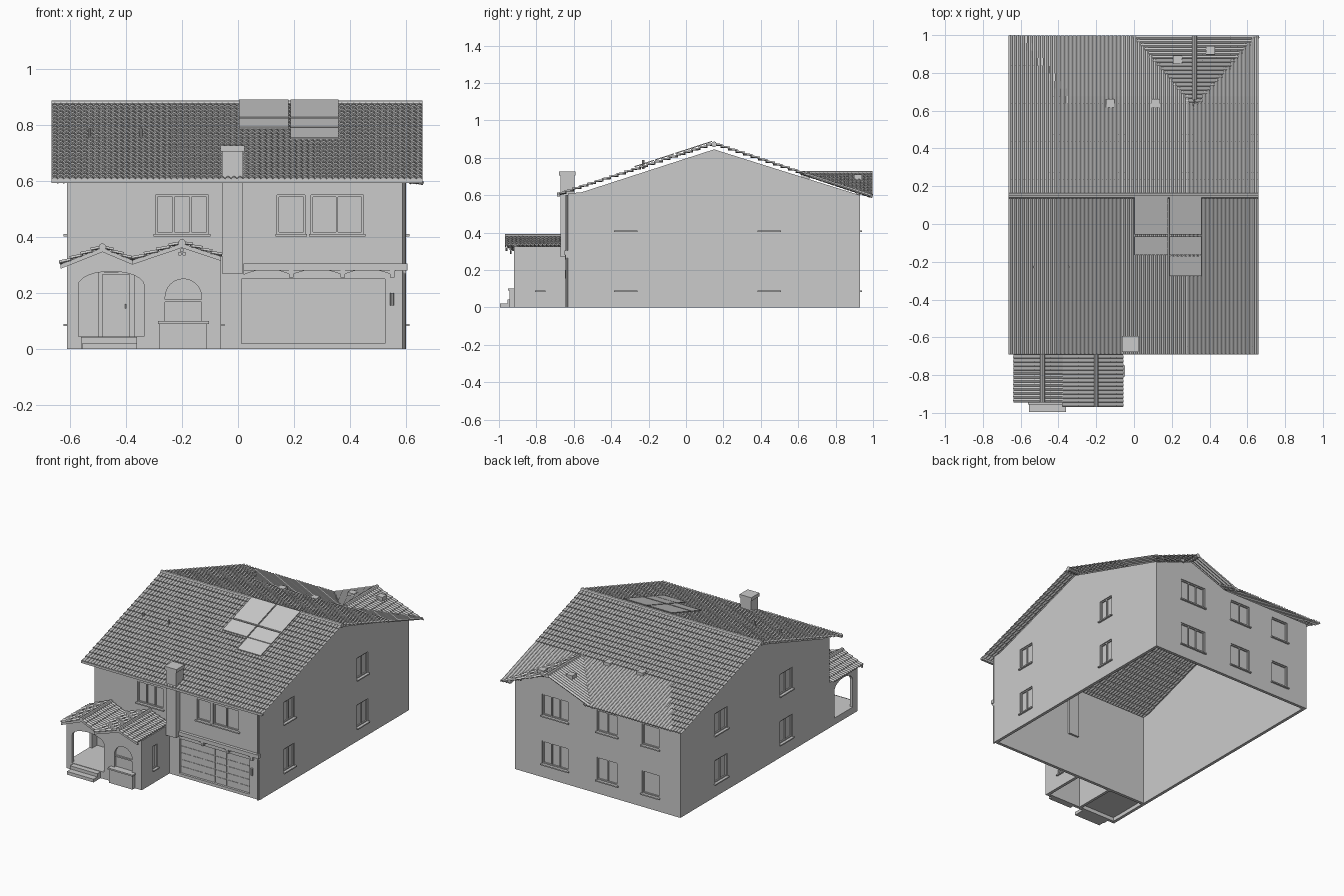
import bpy, bmesh, math
from mathutils import Vector

if "Cube" in bpy.data.objects:
    bpy.data.objects.remove(bpy.data.objects["Cube"])

grey = bpy.data.materials.new("plain_grey")
grey.use_nodes = True
grey.diffuse_color = (0.6, 0.6, 0.6, 1)
grey.node_tree.nodes["Principled BSDF"].inputs["Base Color"].default_value = (0.6, 0.6, 0.6, 1)


def finish(name, bm):
    mesh = bpy.data.meshes.new(name)
    bm.to_mesh(mesh)
    bm.free()
    mesh.materials.append(grey)
    obj = bpy.data.objects.new(name, mesh)
    bpy.context.collection.objects.link(obj)
    return obj


def apply(obj, mod):
    bpy.context.view_layer.objects.active = obj
    bpy.ops.object.modifier_apply(modifier=mod.name)


def rect(u0, u1, z0, z1):
    return [(u0, z0), (u1, z0), (u1, z1), (u0, z1)]


def arch(u0, u1, z0, z1, rise, n=12):
    c, r = (u0 + u1) / 2, (u1 - u0) / 2
    top = [(c + r * math.cos(math.pi * i / n), z1 - rise + rise * math.sin(math.pi * i / n))
           for i in range(n + 1)]
    return [(u0, z0), (u1, z0)] + top


def slabs(name, axis, parts):
    """Prisms from (outline, depth start, depth end), extruded along x or y."""
    bm = bmesh.new()
    for pts, d0, d1 in parts:
        ends = []
        for d in (d0, d1):
            ends.append([bm.verts.new((u, d, z) if axis == "y" else (d, u, z)) for u, z in pts])
            bm.faces.new(ends[-1])
        for i in range(len(pts)):
            j = (i + 1) % len(pts)
            bm.faces.new((ends[0][i], ends[0][j], ends[1][j], ends[1][i]))
    bmesh.ops.recalc_face_normals(bm, faces=bm.faces)
    return finish(name, bm)


def box(name, x0, x1, y0, y1, z0, z1):
    return slabs(name, "y", [(rect(x0, x1, z0, z1), y0, y1)])


def cut(wall, axis, d, outlines):
    tool = slabs("opening_cutter", axis, [(o, d - 0.05, d + 0.05) for o in outlines])
    tool.hide_render = True
    mod = wall.modifiers.new("openings", "BOOLEAN")
    mod.object, mod.operation, mod.solver = tool, "DIFFERENCE", "EXACT"
    apply(wall, mod)
    bpy.data.objects.remove(tool)


def window(name, axis, d, out, u0, u1, z0, z1, panes):
    f, a, b = 0.007, d - out * 0.018, d - out * 0.006
    parts = [(rect(u0, u1, z0, z1), d - out * 0.02, d - out * 0.014),
             (rect(u0 - f, u1 + f, z0 - 0.008, z0), d - out * 0.01, d + out * 0.012),
             (rect(u0, u1, z0, z0 + f), a, b), (rect(u0, u1, z1 - f, z1), a, b)]
    for i in range(panes + 1):
        u = u0 + (u1 - u0 - f) * i / panes
        parts.append((rect(u, u + f, z0 + f, z1 - f), a, b))
    slabs(name, axis, parts)


def wall_with_windows(name, axis, d, out, outline, wins, holes=()):
    wall = slabs(name, axis, [(outline, d, d - out * 0.02)])
    cut(wall, axis, d, [rect(*w[:4]) for w in wins] + list(holes))
    for i, w in enumerate(wins):
        window(f"{name}_window_{i + 1}", axis, d, out, *w)


def tiles(name, a, b, drop, smooth=lambda p: False, trim=None):
    """Barrel-tile slope: ridge from a to b, falling along drop."""
    a, b, drop = Vector(a), Vector(b), Vector(drop)
    n = (b - a).cross(drop).normalized()
    if n.z < 0:
        a, b, n = b, a, -n
    cols = round((b - a).length / 0.0214) * 4
    rows = round(drop.length / 0.042)
    bump = (0, 0.006, 0.008, 0.006)
    bm = bmesh.new()
    lines = []
    for r in range(rows):
        for t, lift in ((r, 0), (r + 1, 0.007)):
            line = []
            for c in range(cols + 1):
                p = a + (b - a) * (c / cols) + drop * (t / rows)
                line.append(bm.verts.new(p + n * (bump[c % 4] + (0.004 if smooth(p) else lift))))
            lines.append(line)
    for l0, l1 in zip(lines, lines[1:]):
        for c in range(cols):
            bm.faces.new((l0[c], l0[c + 1], l1[c + 1], l1[c]))
    if trim:
        trim(bm)
    obj = finish(name, bm)
    mod = obj.modifiers.new("thickness", "SOLIDIFY")
    mod.thickness, mod.offset = 0.008, -1
    apply(obj, mod)


def rod(name, a, b, r, sides=10):
    a, b = Vector(a), Vector(b)
    bm = bmesh.new()
    bmesh.ops.create_cone(bm, cap_ends=True, segments=sides, radius1=r, radius2=r, depth=(b - a).length)
    obj = finish(name, bm)
    obj.location = (a + b) / 2
    obj.rotation_euler = (b - a).to_track_quat("Z", "Y").to_euler()


# Main walls: hollow, open underneath
UP, LOW = (0.41, 0.55), (0.09, 0.24)
gable = [(-0.63, 0), (0.93, 0), (0.93, 0.6), (0.15, 0.845), (-0.56, 0.615), (-0.63, 0.61)]
for name, x, out, spans in (("left_wall", 0.6, 1, ((-0.377, -0.265), (0.388, 0.5))),
                            ("right_wall", -0.61, -1, ((-0.24, -0.11), (0.44, 0.57)))):
    wall_with_windows(name, "x", x, out, gable, [(*s, *z, 2) for s in spans for z in (UP, LOW)])
back = [(-0.61, 0), (0.6, 0), (0.6, 0.595), (0.32, 0.7), (0.05, 0.6), (-0.61, 0.6)]
wall_with_windows("back_wall", "y", 0.93, 1, back,
                  [(*s, *z, n) for s, n in (((0.21, 0.4), 3), ((-0.15, 0), 2), ((-0.455, -0.33), 1)) for z in (UP, LOW)])
wall_with_windows("front_wall", "y", -0.63, -1, rect(-0.61, 0.6, 0, 0.61),
                  [(-0.295, -0.105, *UP, 3), (0.14, 0.24, *UP, 1), (0.26, 0.448, *UP, 2)],
                  [rect(0.012, 0.525, 0.02, 0.25)])

# Garage door with raised panels
door = [(rect(0.012, 0.525, 0.02, 0.25), -0.615, -0.61)]
for i in range(6):
    for j in range(5):
        u, z = 0.018 + i * 0.085, 0.025 + j * 0.045
        door.append((rect(u, u + 0.077, z, z + 0.039), -0.618, -0.615))
slabs("garage_door", "y", door)

# Scalloped valance over the garage
valance = [(rect(0.02, 0.605, 0.28, 0.305), -0.65, -0.63)]
stops = [0.02, 0.19, 0.373, 0.55, 0.6]
for u0, u1 in zip(stops, stops[1:]):
    curve = [(u0 + (u1 - u0) * i / 8, 0.265 + 0.02 * math.sin(math.pi * i / 8)) for i in range(9)]
    valance.append((curve + [(u1, 0.29), (u0, 0.29)], -0.643, -0.63))
for u in stops[1:4]:
    valance.append((rect(u - 0.008, u + 0.008, 0.255, 0.28), -0.648, -0.63))
slabs("garage_valance", "y", valance)
rod("wall_lamp", (0.55, -0.64, 0.155), (0.55, -0.64, 0.2), 0.008)
rod("downpipe", (0.593, -0.637, 0), (0.593, -0.637, 0.6), 0.006)

# Main roof, with the back slope opened for the rear gable
PEAK, MID, REAR, PITCH = 0.872, 0.15, 0.715, 0.39


def open_back(bm):
    hidden = []
    for f in bm.faces:
        c = f.calc_center_median()
        if c.y > 0.6 and REAR - PITCH * abs(c.x - 0.32) > c.z + 0.008:
            hidden.append(f)
    bmesh.ops.delete(bm, geom=hidden, context="FACES")


def keep_above_main(bm):
    bmesh.ops.bisect_plane(bm, geom=bm.verts[:] + bm.edges[:] + bm.faces[:],
                           plane_co=(0, MID, PEAK), plane_no=(0, 0.333, 1), clear_inner=True)


ends = (-0.665, MID, PEAK), (0.658, MID, PEAK)
tiles("front_roof", *ends, (0, -0.835, -0.272))
tiles("back_roof", *ends, (0, 0.845, -0.281),
      lambda p: p.y > 0.66 and p.x > -0.35 - 0.74 * (p.y - 0.66), open_back)
rod("main_ridge_cap", *ends, 0.015)
rear = (0.32, 0.6, REAR), (0.32, 0.998, REAR)
tiles("rear_gable_roof_left", *rear, (0.338, 0, -0.338 * PITCH), trim=keep_above_main)
tiles("rear_gable_roof_right", *rear, (-0.338, 0, -0.338 * PITCH), lambda p: True, keep_above_main)
rod("rear_ridge_cap", (0.32, 0.66, REAR), rear[1], 0.014)
box("front_gutter", -0.665, 0.658, -0.69, -0.674, 0.592, 0.606)

# Chimney
box("chimney", -0.057, 0.018, -0.672, -0.597, 0.27, 0.705)
box("chimney_cap", -0.063, 0.024, -0.678, -0.592, 0.705, 0.727)


# Things lying on the roof slopes
def roof_z(y):
    return PEAK - 0.326 * (MID - y) if y < MID else PEAK - 0.333 * (y - MID)


for i, (x0, x1, y0, y1) in enumerate(((0.003, 0.18, -0.055, 0.14), (0.003, 0.18, -0.165, -0.065),
                                      (0.188, 0.358, -0.055, 0.14), (0.188, 0.358, -0.165, -0.065),
                                      (0.188, 0.358, -0.275, -0.17))):
    za, zb = roof_z(y0) + 0.016, roof_z(y1) + 0.016
    slabs(f"solar_panel_{i + 1}", "x", [([(y0, za), (y1, zb), (y1, zb + 0.006), (y0, za + 0.006)], x0, x1)])
for x in (-0.53, -0.345):
    rod("vent_pipe", (x, -0.228, 0.74), (x, -0.228, 0.787), 0.006)
for x, y, z in ((-0.125, 0.64, 0.73), (0.115, 0.64, 0.73), (0.23, 0.87, 0.705), (0.405, 0.92, 0.71)):
    box("roof_vent", x - 0.023, x + 0.023, y - 0.022, y + 0.022, z - 0.04, z)

# Entrance wing walls
front = [(-0.61, 0), (-0.06, 0), (-0.06, 0.325), (-0.2, 0.365), (-0.375, 0.31), (-0.484, 0.35), (-0.61, 0.3)]
wing = slabs("porch_front_wall", "y", [(front, -0.92, -0.9)])
glass = (-0.26, -0.13, 0.1, 0.25, 0.065)
cut(wing, "y", -0.91, [arch(-0.57, -0.335, 0.045, 0.277, 0.05), arch(*glass)])
side = slabs("porch_side_wall", "x", [(rect(-0.9, -0.63, 0, 0.3), -0.61, -0.59)])
cut(side, "x", -0.6, [arch(-0.87, -0.68, 0.045, 0.277, 0.05)])
box("porch_inner_wall", -0.335, -0.317, -0.9, -0.63, 0, 0.32)
wall_with_windows("wing_side_wall", "x", -0.06, 1, rect(-0.9, -0.63, 0, 0.325),
                  [(-0.8, -0.757, 0.09, 0.245, 1)])
slabs("arched_window", "y", [(arch(*glass), -0.905, -0.9), (rect(-0.26, -0.13, 0.168, 0.177), -0.915, -0.905)])
box("planter", -0.28, -0.11, -0.945, -0.92, 0, 0.09)
box("planter_rim", -0.286, -0.104, -0.952, -0.92, 0.09, 0.1)
for x, z in ((-0.208, 0.34), (-0.192, 0.34), (-0.2, 0.352)):
    rod("gable_vent", (x, -0.926, z), (x, -0.915, z), 0.007)

# Porch floor, step and front door
box("porch_floor", -0.59, -0.335, -0.92, -0.63, 0.025, 0.045)
box("porch_riser", -0.56, -0.36, -0.955, -0.92, 0, 0.042)
box("porch_step", -0.555, -0.36, -0.995, -0.955, 0, 0.021)
slabs("front_door", "y", [(rect(-0.5, -0.37, 0.045, 0.275), -0.636, -0.63),
                          (rect(-0.485, -0.385, 0.045, 0.265), -0.642, -0.636)])
rod("door_handle", (-0.4, -0.646, 0.145), (-0.4, -0.646, 0.16), 0.003)

# Porch gable roofs with bargeboards
for name, x, z, y, falls in (("porch_roof", -0.484, 0.362, -0.945, ((-0.15, -0.06), (0.107, -0.045))),
                             ("wing_roof", -0.2, 0.377, -0.968, ((-0.177, -0.06), (0.14, -0.047)))):
    for dx, dz in falls:
        tiles(name, (x, y, z), (x, -0.63, z), (dx, 0, dz))
        board = [(x, z), (x + dx, z + dz), (x + dx, z + dz - 0.016), (x, z - 0.016)]
        slabs(name + "_bargeboard", "y", [(board, y + 0.003, y + 0.013)])
    rod(name + "_ridge_cap", (x, y, z + 0.002), (x, -0.63, z + 0.002), 0.013)
